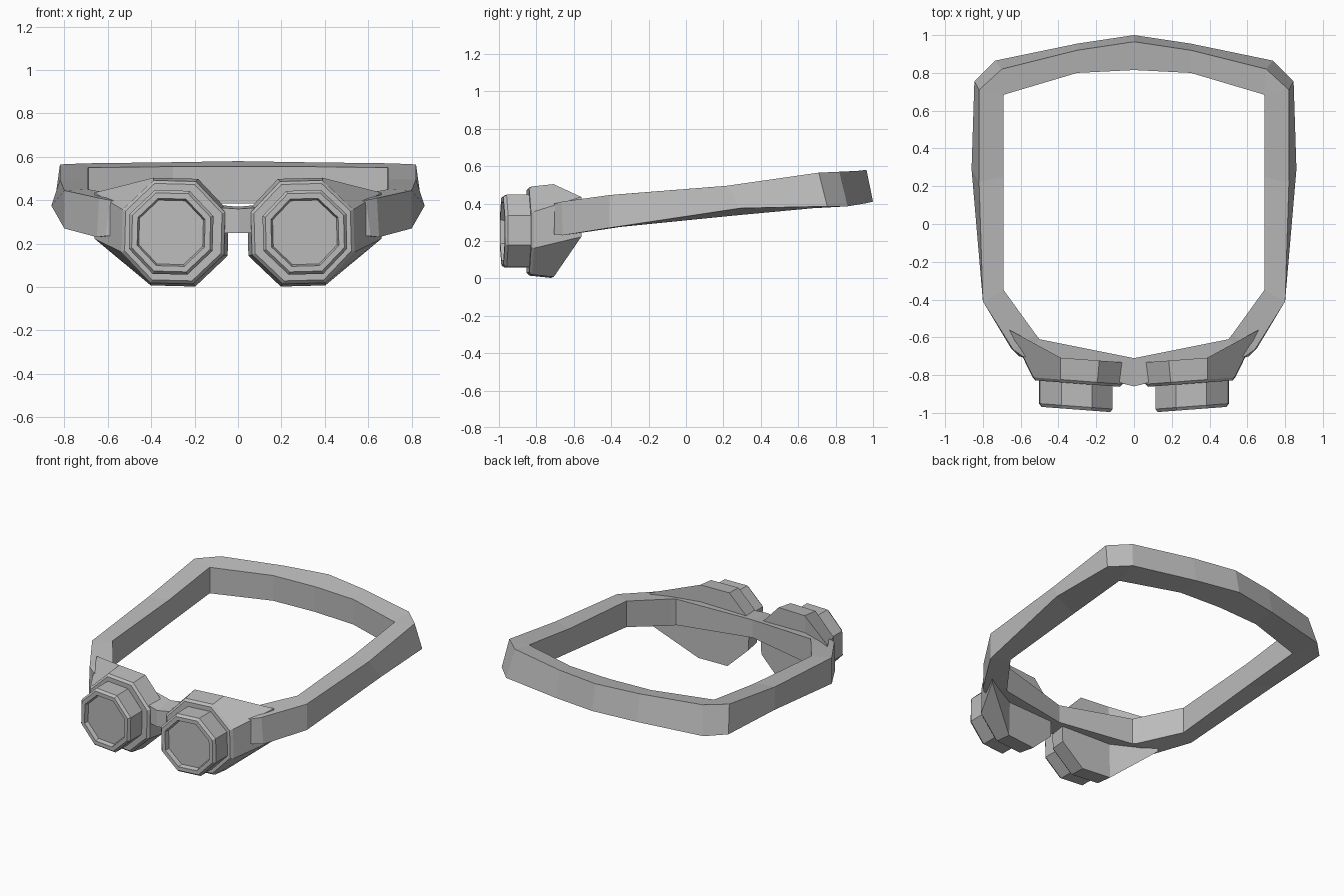
import bpy, bmesh, math
from mathutils import Vector

cube = bpy.data.objects.get("Cube")
if cube:
    bpy.data.objects.remove(cube, do_unlink=True)

grey = bpy.data.materials.new("plain grey")
grey.use_nodes = True
GREY = (0.5, 0.5, 0.5, 1)
grey.diffuse_color = GREY
grey.node_tree.nodes["Principled BSDF"].inputs["Base Color"].default_value = GREY


def make_object(name, bm):
    bmesh.ops.recalc_face_normals(bm, faces=bm.faces)
    mesh = bpy.data.meshes.new(name)
    bm.to_mesh(mesh)
    bm.free()
    mesh.materials.append(grey)
    obj = bpy.data.objects.new(name, mesh)
    bpy.context.collection.objects.link(obj)
    return obj


def bridge(bm, a, b):
    """Quads between two closed rings of equal size."""
    n = len(a)
    for i in range(n):
        bm.faces.new((a[i], a[(i + 1) % n], b[(i + 1) % n], b[i]))


def octagon(bm, x, y, z, apothem):
    """Flat-topped octagon facing forward, turned slightly outward and rolled."""
    r = apothem / math.cos(math.pi / 8)
    ring = []
    for k in range(8):
        a = math.radians(22.5 + 45 * k + 1.5)
        dx = r * math.cos(a)
        ring.append(bm.verts.new((x + dx, y + 0.075 * dx, z + r * math.sin(a))))
    return ring


def mirror_x(obj):
    mod = obj.modifiers.new("mirror", 'MIRROR')
    mod.use_clip = True


# Head strap: cross-sections from the nose bridge round to the back of the head
# each is outer top, outer bottom, inner bottom, inner top
sections = [
    ((0, -.86, .36), (0, -.86, .25), (0, -.71, .25), (0, -.71, .37)),
    ((.59, -.70, .40), (.61, -.70, .235), (.5, -.61, .24), (.5, -.61, .415)),
    ((.64, -.665, .41), (.65, -.66, .23), (.52, -.585, .24), (.52, -.585, .42)),
    ((.80, -.41, .445), (.80, -.41, .27), (.69, -.35, .275), (.69, -.35, .45)),
    ((.82, .22, .495), (.86, .29, .375), (.69, .25, .335), (.69, .25, .495)),
    ((.82, .71, .565), (.845, .755, .385), (.69, .68, .375), (.69, .68, .55)),
    ((.70, .82, .57), (.735, .865, .385), (.688, .685, .375), (.688, .685, .55)),
    ((.30, .92, .575), (.30, .955, .40), (.30, .80, .385), (.30, .80, .555)),
    ((0, .965, .58), (0, 1.0, .41), (0, .815, .385), (0, .815, .555)),
]
bm = bmesh.new()
rings = [[bm.verts.new(p) for p in s] for s in sections]
for a, b in zip(rings, rings[1:]):
    bridge(bm, a, b)
mirror_x(make_object("head_strap", bm))

# Eye cup: octagonal collar whose outer side sweeps back to the temple
bm = bmesh.new()
front = octagon(bm, .298, -.845, .253, .222)
rim = octagon(bm, .298, -.83, .253, .236)
back = octagon(bm, .293, -.715, .253, .248)
for v, z in ((back[0], .435), (back[7], .222)):
    v.co = Vector((.66, -.56, z))
bridge(bm, front, rim)
bridge(bm, rim, back)
bm.faces.new(front)
for a, b, c, d in ((0, 1, 6, 7), (1, 2, 5, 6), (2, 3, 4, 5)):
    bm.faces.new((back[a], back[b], back[c], back[d]))
mirror_x(make_object("eye_cup", bm))

# Lens barrel: bevelled octagonal tube with a recessed lens
bm = bmesh.new()
steps = [(-.83, .193), (-.965, .193), (-.982, .18), (-.982, .155), (-.955, .147)]
rings = [octagon(bm, .308, y, .252, r) for y, r in steps]
for a, b in zip(rings, rings[1:]):
    bridge(bm, a, b)
bm.faces.new(rings[0])
bm.faces.new(rings[-1])
mirror_x(make_object("lens_barrel", bm))
